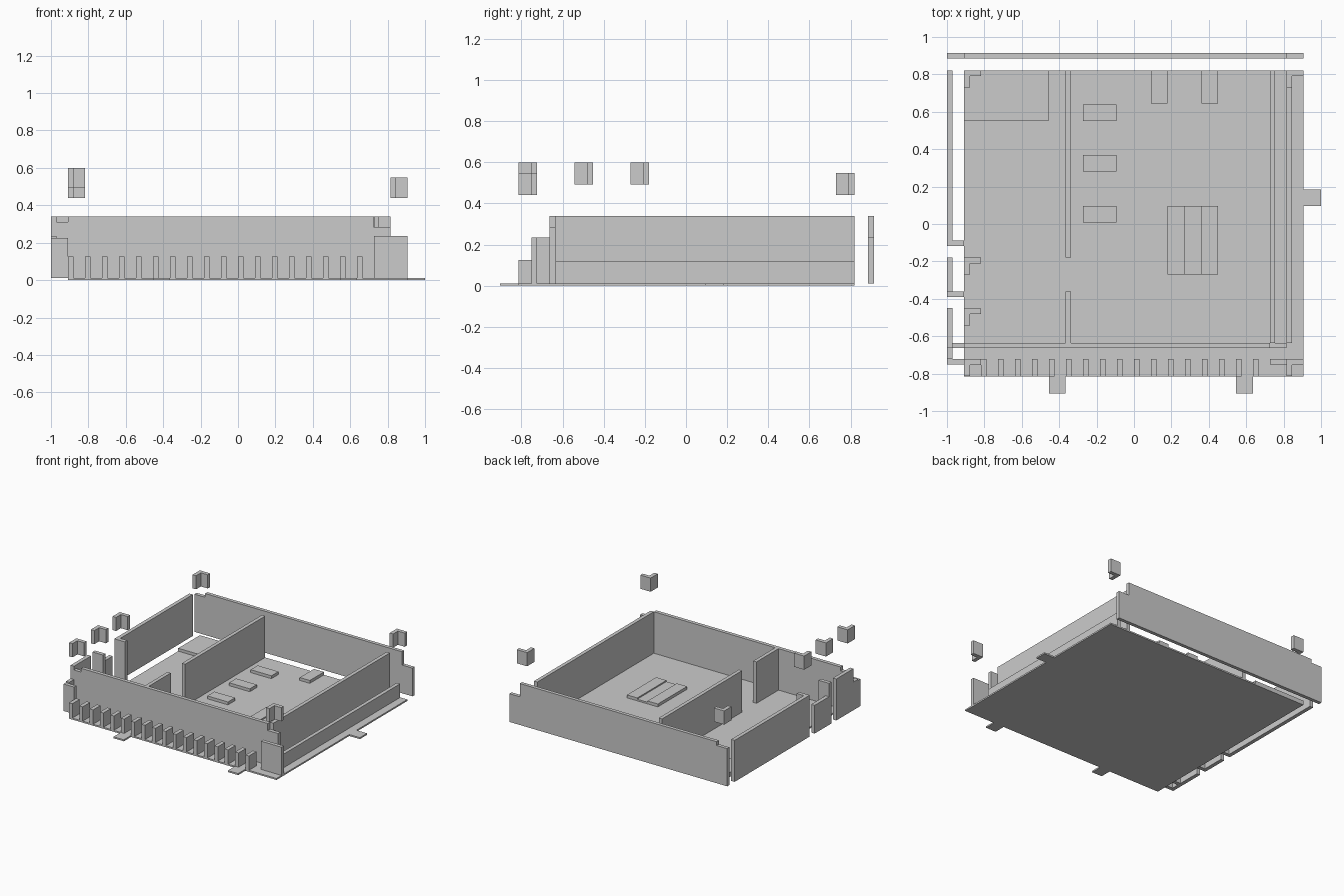
import bpy, bmesh
from mathutils import Vector

if "Cube" in bpy.data.objects:
    bpy.data.objects.remove(bpy.data.objects["Cube"])

B, H, M, T = 0.012, 0.34, 0.235, 0.03   # base top, wall height, low height, panel thickness


def prism(name, profile, axis, a, b):
    """Extrude a 2D profile along an axis from a to b."""
    def place(p):
        return {'x': (a, p[0], p[1]), 'y': (p[0], a, p[1]), 'z': (p[0], p[1], a)}[axis]
    move = Vector([b - a if c == axis else 0 for c in 'xyz'])
    bm = bmesh.new()
    face = bm.faces.new([bm.verts.new(place(p)) for p in profile])
    ext = bmesh.ops.extrude_face_region(bm, geom=[face])
    bmesh.ops.translate(bm, vec=move, verts=[g for g in ext['geom'] if isinstance(g, bmesh.types.BMVert)])
    bmesh.ops.recalc_face_normals(bm, faces=bm.faces)
    me = bpy.data.meshes.new(name)
    bm.to_mesh(me)
    bm.free()
    ob = bpy.data.objects.new(name, me)
    bpy.context.collection.objects.link(ob)
    return ob


def box(name, x0, x1, y0, y1, z0, z1):
    return prism(name, [(x0, y0), (x1, y0), (x1, y1), (x0, y1)], 'z', z0, z1)


# Floor plate with three tabs in its outline
prism("floor_plate", [
    (-.908, -.815), (-.455, -.815), (-.455, -.905), (-.365, -.905), (-.365, -.815),
    (.545, -.815), (.545, -.905), (.635, -.905), (.635, -.815), (.907, -.815),
    (.907, .095), (1, .095), (1, .185), (.907, .185), (.907, .82), (-.908, .82)], 'z', 0, B)

# Back and front panels with notched ends
prism("back_panel", [(-1, B), (.907, B), (.907, M), (.815, M), (.815, H),
                     (-.908, H), (-.908, .31), (-1, .31)], 'y', .885, .913)
prism("front_panel", [(-1, B), (.815, B), (.815, .285), (.725, .285), (.725, H),
                      (-.908, H), (-.908, .31), (-1, .31)], 'y', -.664, -.635)

# Right-hand walls and front corner panel
box("right_wall", .726, .755, -.635, .82, B, H)
box("right_low_wall", .816, .845, -.635, .82, B, .12)
box("front_corner_panel", .726, .907, -.752, -.723, B, M)

# Central partition with doorway gap
box("partition_back", -.365, -.336, -.18, .82, B, H)
box("partition_front", -.365, -.336, -.635, -.36, B, H)

# Left wall segments, each with a short return leg
for i, (y0, y1, wall_h, leg_h) in enumerate(
        [(-.117, .82, H, H), (-.39, -.18, M, H)]):
    box(f"left_wall_{i}", -1, -.97, y0 + T, y1, B, wall_h)
    box(f"left_wall_leg_{i}", -1, -.908, y0, y0 + T, B, leg_h)
prism("left_wall_front", [(-.723, B), (-.45, B), (-.45, H), (-.664, H), (-.664, M), (-.723, M)],
      'x', -1, -.97)
box("left_wall_front_leg", -1, -.908, -.752, -.723, B, .225)

# Row of front fins
for i in range(18):
    x = -.909 + i * .0909
    box(f"front_fin_{i}", x, x + T, -.815, -.723, B, .125)

# Floating L-shaped corner brackets
for i, (x, y, z) in enumerate([(-.908, .82, .44), (.816, .82, .44), (.816, -.723, .44),
                               (-.908, -.723, .492), (-.908, -.452, .492), (-.908, -.18, .492)]):
    prism(f"corner_bracket_{i}", [(x, y), (x + .09, y), (x + .09, y - T), (x + T, y - T),
                                  (x + T, y - .09), (x, y - .09)], 'z', z, z + .108)

# Low pads on the floor
for i, y in enumerate((.008, .28, .55)):
    box(f"floor_pad_{i}", -.274, -.093, y, y + .088, B, .035)
for i, x in enumerate((.09, .362)):
    box(f"rear_pad_{i}", x, x + .088, .643, .82, B, .035)
box("rear_corner_pad", -.908, -.456, .55, .82, B, .035)
for i, h in enumerate((.035, .025, .035)):
    x = .18 + i * .09
    box(f"centre_strip_{i}", x, x + .09, -.27, .095, B, h)
